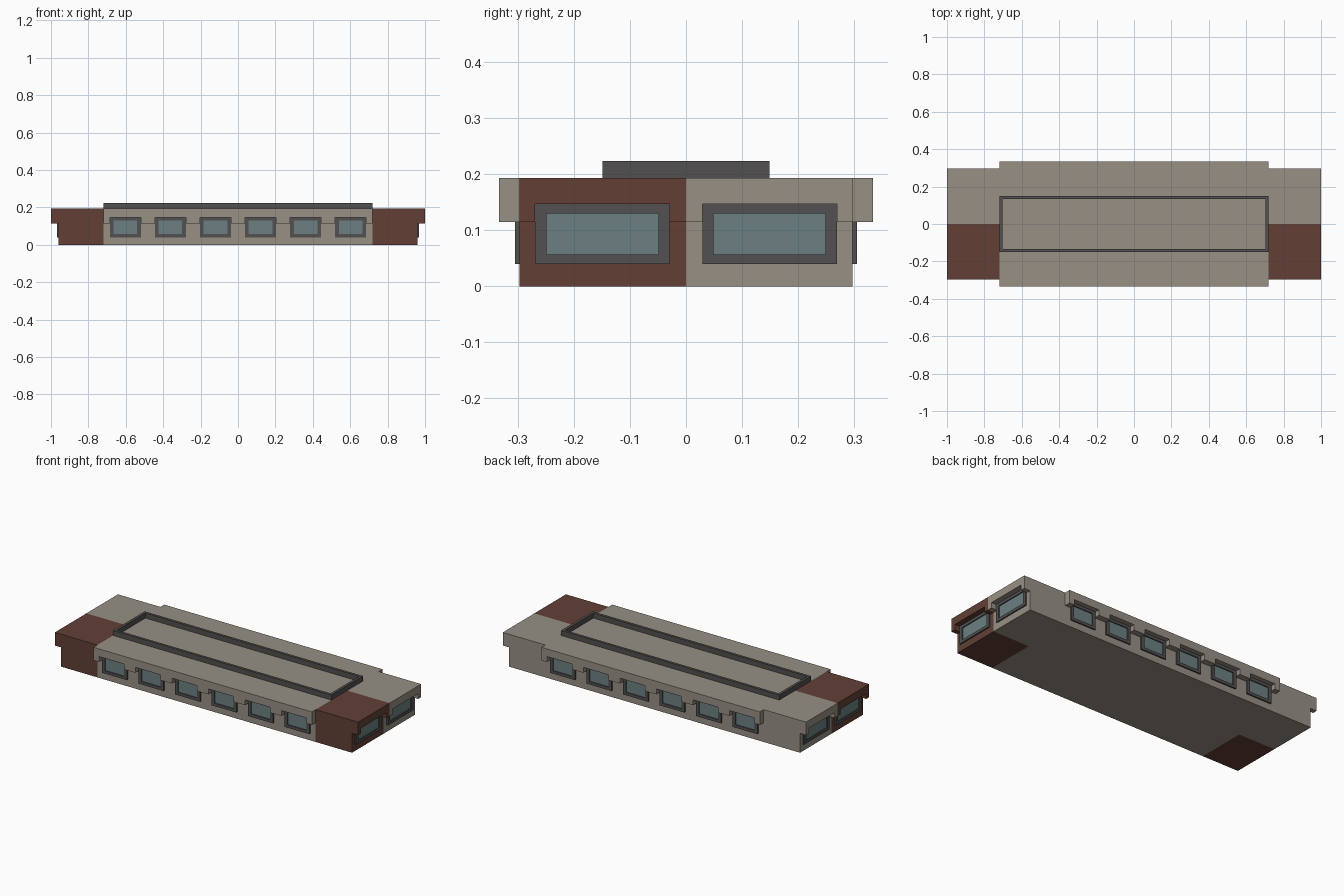
import bpy, bmesh
from math import pi
from mathutils import Matrix, Vector

if "Cube" in bpy.data.objects:
    bpy.data.objects.remove(bpy.data.objects["Cube"])

W, D, H = 0.96, 0.297, 0.193      # wall half width, half depth, roof height
CX = 0.72                         # half width of the central section
Z_LOW, Z_WIN0, Z_WIN1 = 0.115, 0.04, 0.147


def mat(name, rgb):
    m = bpy.data.materials.new(name)
    m.diffuse_color = (*rgb, 1)
    m.use_nodes = True
    m.node_tree.nodes["Principled BSDF"].inputs["Base Color"].default_value = m.diffuse_color
    return m


STONE = mat("stone", (0.31, 0.28, 0.235))
BRICK = mat("brick", (0.122, 0.051, 0.036))
DARK = mat("dark_trim", (0.084, 0.08, 0.08))
GLASS = mat("glass", (0.15, 0.216, 0.223))


def finish(bm, name, mats, rot=0):
    bmesh.ops.recalc_face_normals(bm, faces=bm.faces)
    me = bpy.data.meshes.new(name)
    bm.transform(Matrix.Rotation(rot, 4, 'Z'))
    bm.to_mesh(me)
    bm.free()
    for m in mats:
        me.materials.append(m)
    ob = bpy.data.objects.new(name, me)
    bpy.context.collection.objects.link(ob)
    return ob


def extrude_outline(name, pts, y0, y1, material, rot):
    """Outline in (x, z) extruded from wall y0 out to y1; open against the wall."""
    bm = bmesh.new()
    a = [bm.verts.new((x, y0, z)) for x, z in pts]
    b = [bm.verts.new((x, y1, z)) for x, z in pts]
    bm.faces.new(b)
    for i in range(len(pts)):
        j = (i + 1) % len(pts)
        bm.faces.new((a[i], a[j], b[j], b[i]))
    return finish(bm, name, [material], rot)


def fascia(name, x0, x1, windows, half, y0, y1, material, rot):
    """Overhanging band notched around each window."""
    pts = [(x0, H), (x0, Z_LOW)]
    for c in windows:
        pts += [(c - half, Z_LOW), (c - half, Z_WIN1), (c + half, Z_WIN1), (c + half, Z_LOW)]
    pts += [(x1, Z_LOW), (x1, H)]
    extrude_outline(name, pts, y0, y1, material, rot)


def ring(name, outer, inner, d0, d1, rot=0, upright=True):
    """Rectangular frame; rectangles are (u0, v0, u1, v1), depth d0 to d1."""
    bm = bmesh.new()

    def loop(r, d):
        uv = [(r[0], r[1]), (r[2], r[1]), (r[2], r[3]), (r[0], r[3])]
        return [bm.verts.new((u, d, v) if upright else (u, v, d)) for u, v in uv]
    loops = [loop(outer, d0), loop(outer, d1), loop(inner, d1), loop(inner, d0)]
    for p, q in zip(loops, loops[1:]):
        for i in range(4):
            j = (i + 1) % 4
            bm.faces.new((p[i], p[j], q[j], q[i]))
    # open shell: wind the faces outward explicitly
    ob = finish(bm, name, [DARK], rot)
    return ob


def window(name, c, half, wall, rot):
    o = (c - half, Z_WIN0, c + half, Z_WIN1)
    g = (c - half + 0.02, 0.057, c + half - 0.02, 0.13)
    ring(name + "_frame", o, g, wall, wall - 0.008, rot)
    bm = bmesh.new()
    y = wall - 0.002
    bm.faces.new([bm.verts.new(p) for p in
                  ((g[0], y, g[1]), (g[2], y, g[1]), (g[2], y, g[3]), (g[0], y, g[3]))])
    finish(bm, name + "_glass", [GLASS], rot)


# Main body, split into cells so the front corners are brick
bm = bmesh.new()
bmesh.ops.create_cube(bm, size=1)
bmesh.ops.transform(bm, verts=bm.verts,
                    matrix=Matrix.Translation((0, 0, H / 2)) @ Matrix.Diagonal((2 * W, 2 * D, H, 1)))
for co, no in (((-CX, 0, 0), (1, 0, 0)), ((CX, 0, 0), (1, 0, 0)), ((0, 0, 0), (0, 1, 0))):
    bmesh.ops.bisect_plane(bm, geom=bm.verts[:] + bm.edges[:] + bm.faces[:],
                           plane_co=Vector(co), plane_no=Vector(no))
for f in bm.faces:
    c = f.calc_center_median()
    f.material_index = int(abs(c.x) > CX and c.y < -0.01)
finish(bm, "building_body", [STONE, BRICK])

# Long sides: notched overhang and six windows each
centres = [-0.602 + 0.2408 * i for i in range(6)]
for side, rot in (("front", 0), ("back", pi)):
    fascia(side + "_overhang", -CX, CX, centres, 0.083, -D, -0.333, STONE, rot)
    for i, c in enumerate(centres):
        window(f"{side}_window_{i + 1}", c, 0.083, -D, rot)

# Short ends: half brick, half stone, one window in each half
for side, rot, s in (("right", pi / 2, 1), ("left", -pi / 2, -1)):
    for half_name, k, m in (("brick", -s, BRICK), ("stone", s, STONE)):
        x0, x1 = sorted((0, k * D))
        fascia(f"{side}_{half_name}_overhang", x0, x1, [k * 0.149], 0.12, -W, -1, m, rot)
        window(f"{side}_{half_name}_window", k * 0.149, 0.12, -W, rot)

# Roof parapet
ring("roof_parapet", (-CX, -0.149, CX, 0.149), (-CX + 0.016, -0.133, CX - 0.016, 0.133),
     H, 0.223, upright=False)
